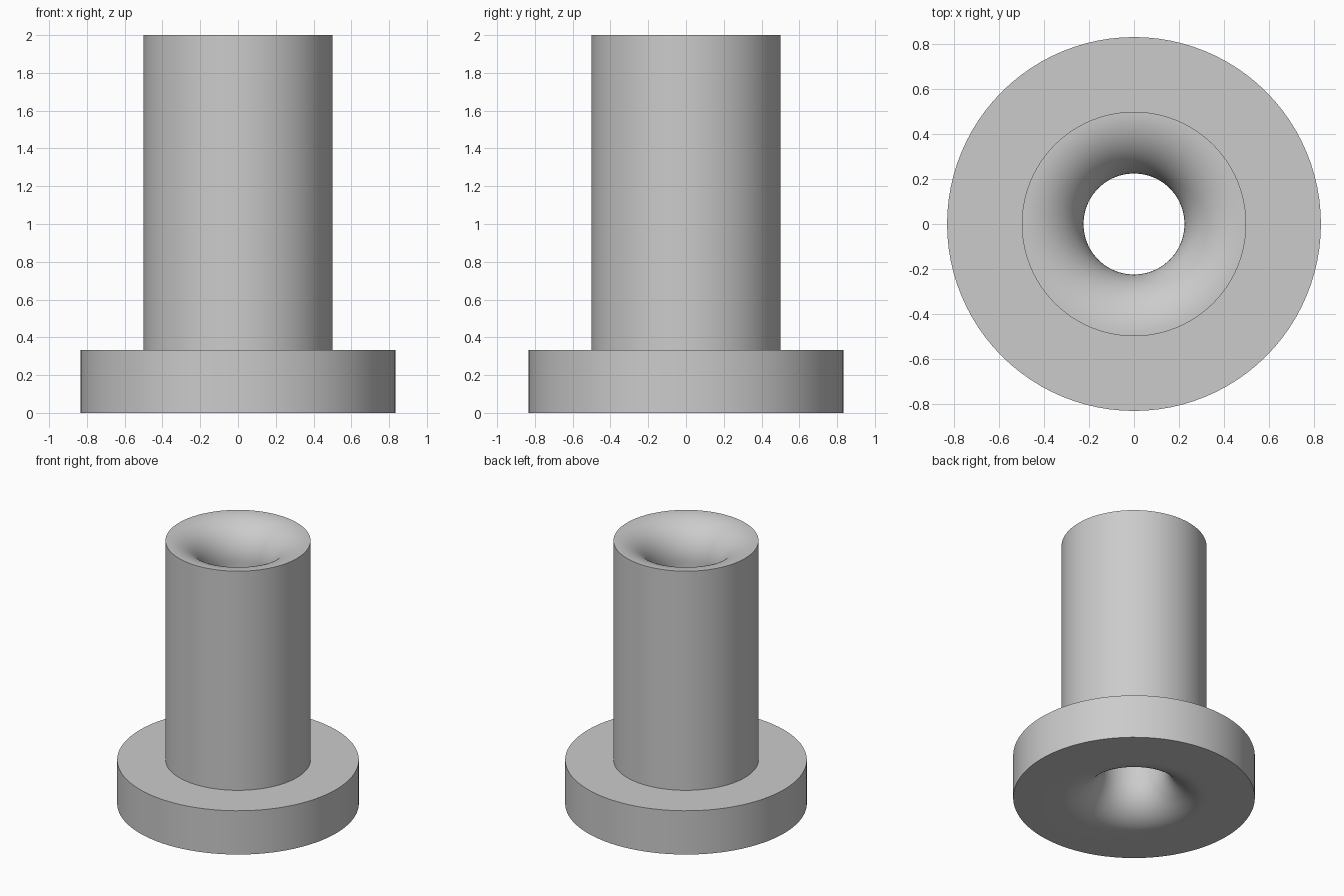
import bpy, bmesh, math

if "Cube" in bpy.data.objects:
    bpy.data.objects.remove(bpy.data.objects["Cube"], do_unlink=True)

SEGMENTS = 96
HEIGHT = 2.0
FLANGE_R, FLANGE_H = 0.833, 0.333
TUBE_R, BORE_R = 0.5, 0.225
FLARE = 0.27      # radius of the rounded bore mouths
ARC_STEPS = 20

# Plain grey material
grey = bpy.data.materials.new("grey metal")
grey.use_nodes = True
colour = (0.6, 0.6, 0.6, 1)
grey.diffuse_color = colour
grey.node_tree.nodes["Principled BSDF"].inputs["Base Color"].default_value = colour


def flare_arc(center_z, start, end):
    """Quarter arc (radius, z) of a rounded bore mouth, angles in degrees."""
    points = []
    for i in range(ARC_STEPS + 1):
        a = math.radians(start + (end - start) * i / ARC_STEPS)
        points.append((BORE_R + FLARE + FLARE * math.cos(a),
                       center_z + FLARE * math.sin(a)))
    return points


# Closed cross-section: outer step, top mouth, straight bore, bottom mouth
profile = [(FLANGE_R, 0), (FLANGE_R, FLANGE_H), (TUBE_R, FLANGE_H), (TUBE_R, HEIGHT)]
profile += flare_arc(HEIGHT - FLARE, 90, 180)
profile += flare_arc(FLARE, 180, 270)

# Revolve the cross-section around z
bm = bmesh.new()
verts = [bm.verts.new((r, 0, z)) for r, z in profile]
edges = [bm.edges.new((v, verts[(i + 1) % len(verts)])) for i, v in enumerate(verts)]
bmesh.ops.spin(bm, geom=verts + edges, cent=(0, 0, 0), axis=(0, 0, 1),
               angle=math.tau, steps=SEGMENTS, use_merge=True)
bmesh.ops.remove_doubles(bm, verts=bm.verts, dist=1e-5)
bmesh.ops.recalc_face_normals(bm, faces=bm.faces)

mesh = bpy.data.meshes.new("flanged_bushing")
bm.to_mesh(mesh)
bm.free()
mesh.materials.append(grey)
bushing = bpy.data.objects.new("flanged_bushing", mesh)
bpy.context.collection.objects.link(bushing)

# Smooth curved walls, keep the rims crisp
bpy.ops.object.select_all(action="DESELECT")
bushing.select_set(True)
bpy.context.view_layer.objects.active = bushing
bpy.ops.object.shade_smooth_by_angle(angle=math.radians(30))
